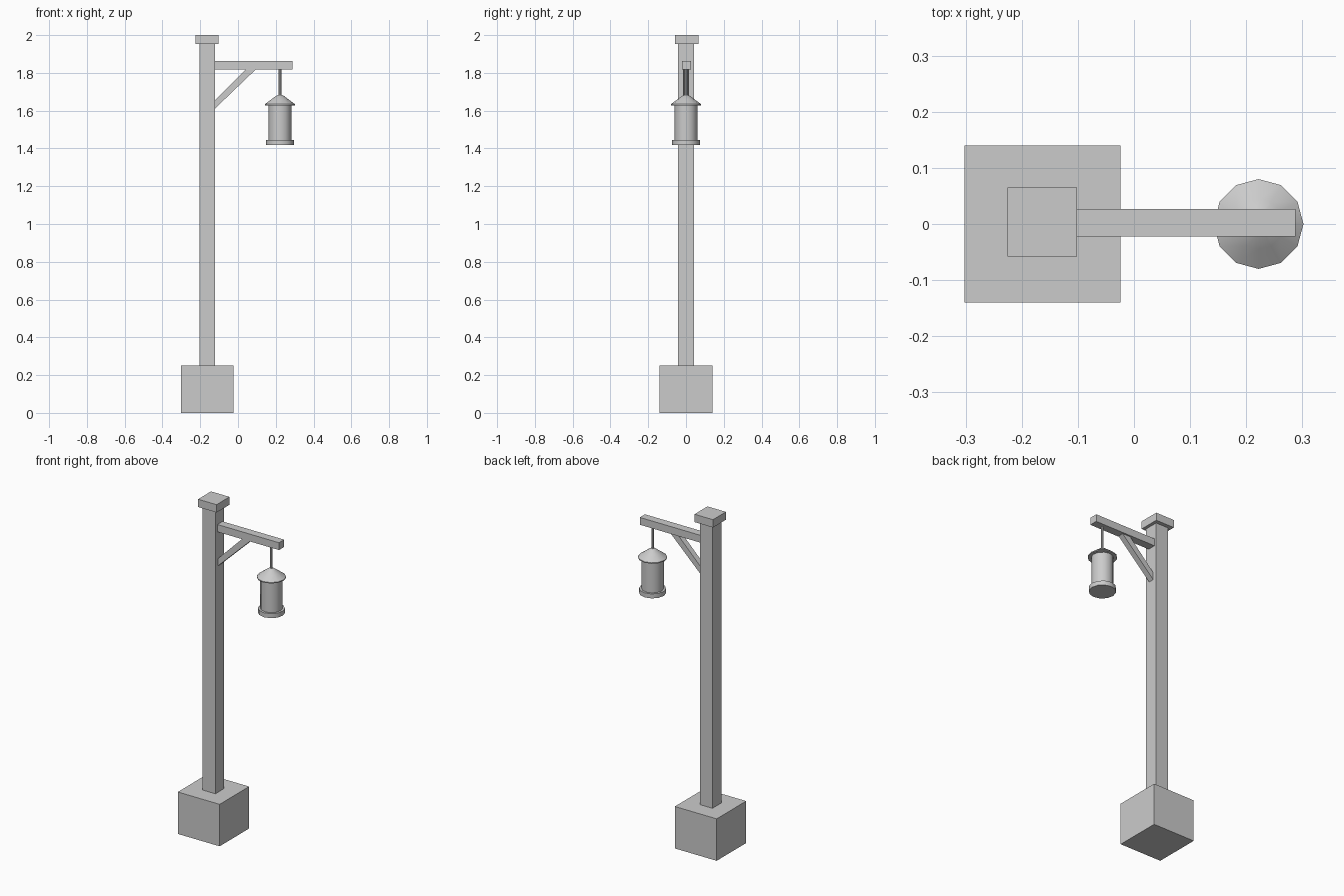
import bpy
import bmesh
import math
from mathutils import Matrix

cube = bpy.data.objects.get("Cube")
if cube:
    bpy.data.objects.remove(cube, do_unlink=True)

grey = bpy.data.materials.new("plain grey")
grey.use_nodes = True
grey.diffuse_color = (0.6, 0.6, 0.6, 1)
grey.node_tree.nodes["Principled BSDF"].inputs["Base Color"].default_value = (0.6, 0.6, 0.6, 1)

POST_X = -0.163
LAMP_X = 0.222


def finish(name, bm, smooth=False):
    """Turn a bmesh into a named grey object."""
    bmesh.ops.recalc_face_normals(bm, faces=bm.faces)
    mesh = bpy.data.meshes.new(name)
    bm.to_mesh(mesh)
    bm.free()
    mesh.materials.append(grey)
    obj = bpy.data.objects.new(name, mesh)
    bpy.context.collection.objects.link(obj)
    if smooth:
        bpy.ops.object.select_all(action='DESELECT')
        obj.select_set(True)
        bpy.context.view_layer.objects.active = obj
        bpy.ops.object.shade_smooth_by_angle(angle=math.radians(40))
    return obj


def box(name, x, y, z):
    """Box given by its (low, high) limits on each axis."""
    bm = bmesh.new()
    size = [hi - lo for lo, hi in (x, y, z)]
    middle = [(lo + hi) / 2 for lo, hi in (x, y, z)]
    bmesh.ops.create_cube(bm, size=1, matrix=Matrix.Translation(middle) @ Matrix.Diagonal((*size, 1)))
    return finish(name, bm)


def prism(name, outline, half_width):
    """Outline in the xz plane, extruded evenly along y."""
    bm = bmesh.new()
    face = bm.faces.new([bm.verts.new((x, -half_width, z)) for x, z in outline])
    new = bmesh.ops.extrude_face_region(bm, geom=[face])["geom"]
    moved = [v for v in new if isinstance(v, bmesh.types.BMVert)]
    bmesh.ops.translate(bm, verts=moved, vec=(0, 2 * half_width, 0))
    return finish(name, bm)


def lathe(name, profile, sides=12):
    """Stack of rings (radius, height) around the lantern axis, capped at both ends."""
    bm = bmesh.new()
    rings = []
    for r, z in profile:
        angles = [2 * math.pi * i / sides for i in range(sides)]
        rings.append([bm.verts.new((LAMP_X + r * math.cos(a), r * math.sin(a), z)) for a in angles])
    for low, high in zip(rings, rings[1:]):
        for i in range(sides):
            j = (i + 1) % sides
            bm.faces.new((low[i], low[j], high[j], high[i]))
    bm.faces.new(rings[0][::-1])
    bm.faces.new(rings[-1])
    return finish(name, bm, smooth=True)


# Base block, post and cap
box("base_block", (-0.302, -0.024), (-0.14, 0.14), (0, 0.252))
box("post", (POST_X - 0.042, POST_X + 0.042), (-0.042, 0.042), (0.24, 1.96))
box("post_cap", (-0.225, -0.102), (-0.058, 0.065), (1.953, 2.0))

# Arm and diagonal brace
box("arm", (-0.13, 0.288), (-0.022, 0.027), (1.818, 1.862))
prism("brace", [(-0.125, 1.608), (0.098, 1.822), (0.045, 1.822), (-0.125, 1.652)], 0.017)

# Hanging lantern
lathe("hanger_rod", [(0.007, 1.67), (0.007, 1.825)], sides=8)
lathe("lantern_roof", [(0.08, 1.628), (0.08, 1.634), (0.045, 1.66), (0.018, 1.68), (0.004, 1.685)])
lathe("lantern_body", [(0.061, 1.43), (0.061, 1.632)])
lathe("lantern_foot", [(0.074, 1.417), (0.074, 1.444)])
